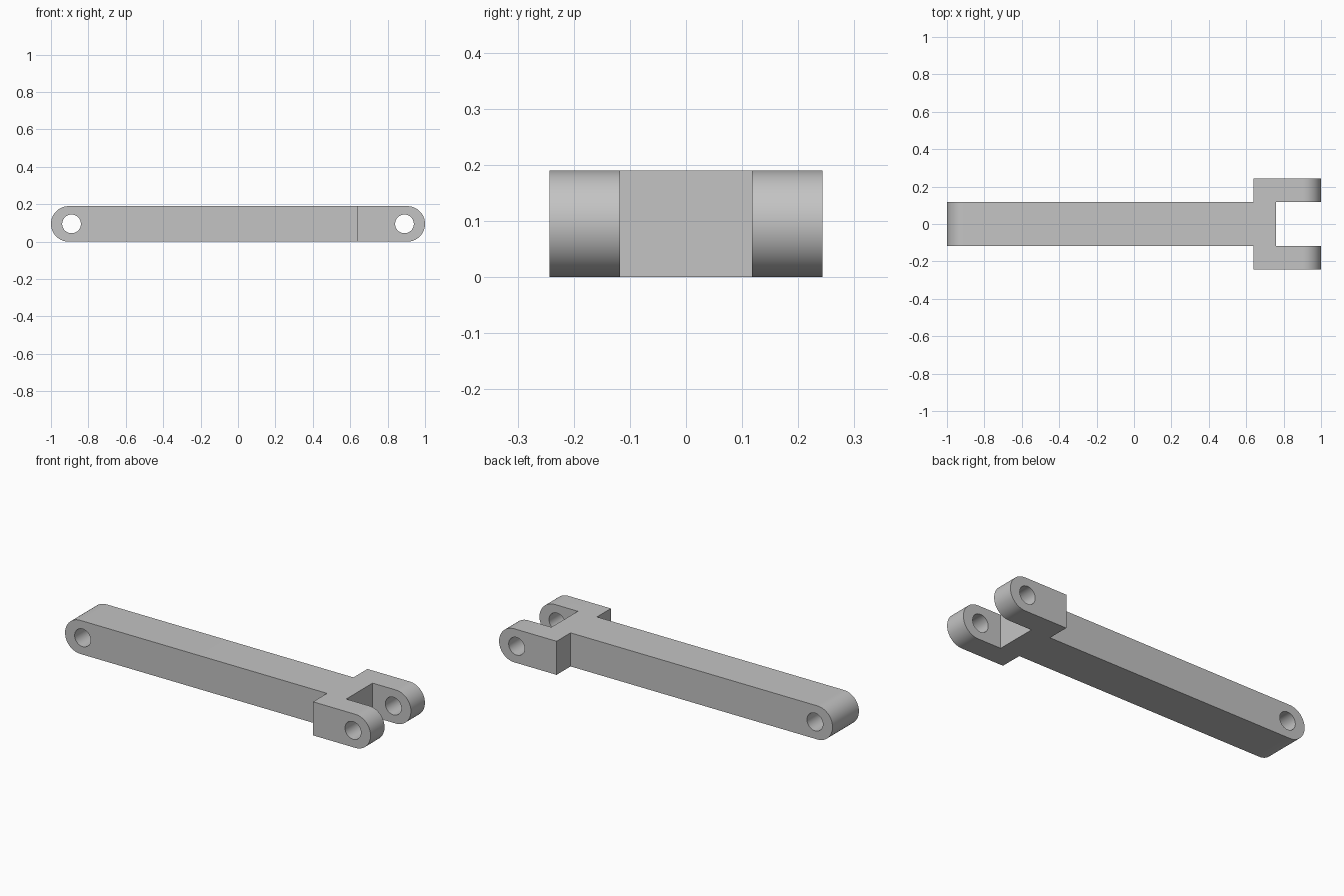
import bpy, bmesh, math
from mathutils import Matrix, Vector

if "Cube" in bpy.data.objects:
    bpy.data.objects.remove(bpy.data.objects["Cube"], do_unlink=True)

HEIGHT, HALF_WIDTH, BAR_HALF = 0.19, 0.243, 0.118
RADIUS = HEIGHT / 2
SHOULDER_X, SLOT_X, PIN_X, PIN_R = 0.64, 0.76, 0.89, 0.05

grey = bpy.data.materials.new("grey metal")
grey.use_nodes = True
colour = (0.55, 0.55, 0.55, 1)
grey.diffuse_color = colour
grey.node_tree.nodes["Principled BSDF"].inputs["Base Color"].default_value = colour


def to_object(name, bm):
    bmesh.ops.recalc_face_normals(bm, faces=bm.faces)
    mesh = bpy.data.meshes.new(name)
    bm.to_mesh(mesh)
    bm.free()
    mesh.materials.append(grey)
    obj = bpy.data.objects.new(name, mesh)
    bpy.context.collection.objects.link(obj)
    return obj


def box(name, low, high):
    low, high = Vector(low), Vector(high)
    bm = bmesh.new()
    place = Matrix.Translation((low + high) / 2) @ Matrix.Diagonal((high - low).to_4d())
    place[3][3] = 1
    bmesh.ops.create_cube(bm, size=1, matrix=place)
    return to_object(name, bm)


def pin_hole(name, x):
    bm = bmesh.new()
    place = Matrix.Translation((x, 0, RADIUS)) @ Matrix.Rotation(math.pi / 2, 4, "X")
    bmesh.ops.create_cone(bm, cap_ends=True, segments=48, radius1=PIN_R,
                          radius2=PIN_R, depth=1, matrix=place)
    return to_object(name, bm)


# Link blank: a round-ended side profile extruded across the full fork width
bm = bmesh.new()
steps = 32
outline = []
for side in (1, -1):
    for i in range(steps + 1):
        a = math.pi * i / steps - side * math.pi / 2
        outline.append(bm.verts.new((side * (1 - RADIUS) + RADIUS * math.cos(a),
                                     -HALF_WIDTH, RADIUS + RADIUS * math.sin(a))))
face = bm.faces.new(outline)
swept = bmesh.ops.extrude_face_region(bm, geom=[face])["geom"]
bmesh.ops.translate(bm, vec=(0, 2 * HALF_WIDTH, 0),
                    verts=[v for v in swept if isinstance(v, bmesh.types.BMVert)])
link = to_object("clevis_link", bm)

# Cutters: fork slot, the narrowing on each side of the bar, and the pin holes
cutters = [
    box("fork_slot", (SLOT_X, -BAR_HALF, -1), (2, BAR_HALF, 1)),
    box("front_side_relief", (-2, -1, -1), (SHOULDER_X, -BAR_HALF, 1)),
    box("back_side_relief", (-2, BAR_HALF, -1), (SHOULDER_X, 1, 1)),
    pin_hole("bar_pin_hole", -PIN_X),
    pin_hole("fork_pin_hole", PIN_X),
]
bpy.ops.object.select_all(action="DESELECT")
bpy.context.view_layer.objects.active = link
link.select_set(True)
for cutter in cutters:
    cutter.hide_render = True
    cut = link.modifiers.new(cutter.name, "BOOLEAN")
    cut.operation, cut.solver, cut.object = "DIFFERENCE", "EXACT", cutter
    bpy.ops.object.modifier_apply(modifier=cut.name)
    bpy.data.objects.remove(cutter, do_unlink=True)

# Smooth round ends and bores, crisp edges elsewhere
bpy.ops.object.shade_smooth_by_angle(angle=math.radians(30))
